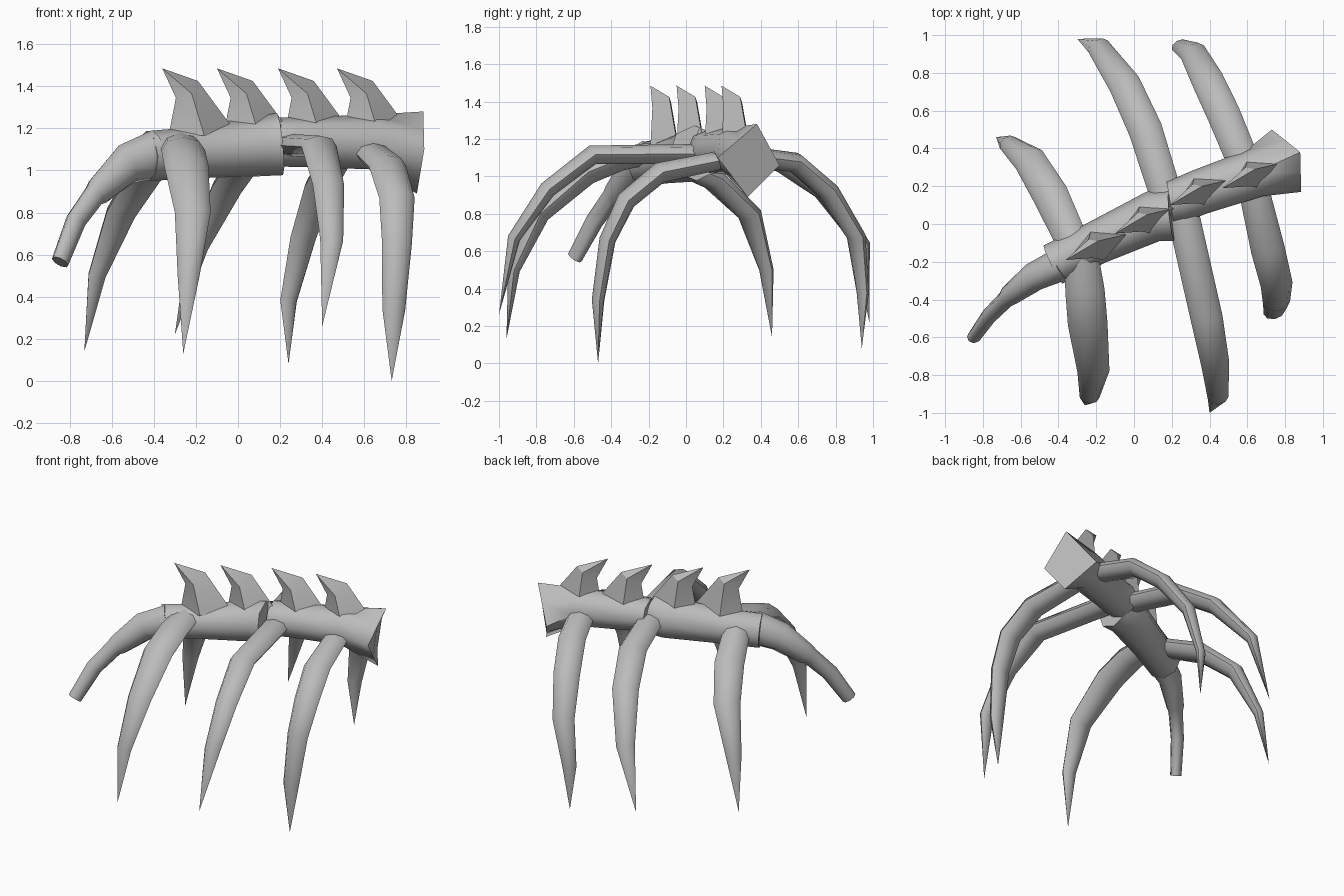
import bpy, bmesh, math
from mathutils import Vector

cube = bpy.data.objects.get("Cube")
if cube:
    bpy.data.objects.remove(cube)

bone = bpy.data.materials.new("bone_grey")
bone.use_nodes = True
colour = (0.5, 0.5, 0.5, 1)
bone.diffuse_color = colour
bone.node_tree.nodes["Principled BSDF"].inputs["Base Color"].default_value = colour


def loft(name, rings, angle, cap_end=False):
    """Skin a list of equal-sized rings, cap it and shade by edge angle."""
    bm = bmesh.new()
    loops = [[bm.verts.new(p) for p in ring] for ring in rings]
    n = len(loops[0])
    for a, b in zip(loops, loops[1:]):
        for i in range(n):
            j = (i + 1) % n
            bm.faces.new((a[i], a[j], b[j], b[i]))
    bm.faces.new(loops[0][::-1])
    if cap_end:
        bm.faces.new(loops[-1])
    bmesh.ops.remove_doubles(bm, verts=bm.verts[:], dist=0.0005)
    bmesh.ops.recalc_face_normals(bm, faces=bm.faces[:])
    mesh = bpy.data.meshes.new(name)
    bm.to_mesh(mesh)
    bm.free()
    mesh.materials.append(bone)
    obj = bpy.data.objects.new(name, mesh)
    bpy.context.collection.objects.link(obj)
    bpy.ops.object.select_all(action='DESELECT')
    obj.select_set(True)
    bpy.context.view_layer.objects.active = obj
    bpy.ops.object.shade_smooth_by_angle(angle=math.radians(angle))


def tube_rings(path, flat=1.0, sides=8):
    """Rings around a path of (x, y, z, radius); flat scales the depth."""
    pts = [Vector(p[:3]) for p in path]
    run = pts[-1] - pts[0]
    across = Vector((-run.y, run.x, 0)).normalized()
    rings = []
    for i, p in enumerate(pts):
        t = Vector()
        if i:
            t += (p - pts[i - 1]).normalized()
        if i < len(pts) - 1:
            t += (pts[i + 1] - p).normalized()
        t.normalize()
        side = (across - t * across.dot(t)).normalized()
        up = t.cross(side)
        r = path[i][3]
        angles = [2 * math.pi * k / sides for k in range(sides)]
        rings.append([p + side * math.cos(a) * r + up * math.sin(a) * r * flat
                      for a in angles])
    return rings


# Rear half of the backbone, cut square where it meets the front half
loft("backbone_rear", tube_rings([
    (-0.43, -0.215, 1.068, 0.112), (-0.2, -0.1, 1.085, 0.115),
    (0.1, 0.04, 1.115, 0.135), (0.2, 0.05, 1.125, 0.14)], flat=1.06), 60, cap_end=True)

# Front half of the backbone, flaring into a closed diamond-shaped end
front = tube_rings([(0.19, 0.12, 1.135, 0.115), (0.25, 0.13, 1.135, 0.118),
                    (0.35, 0.17, 1.135, 0.12), (0.64, 0.27, 1.135, 0.13)])
corners = [Vector(c) for c in ((0.73, 0.5, 1.06), (0.88, 0.38, 1.28),
                               (0.885, 0.17, 1.1), (0.85, 0.33, 0.89))]
mouth = []
for k, c in enumerate(corners):
    mouth += [c, (c + corners[(k + 1) % 4]) / 2]
loft("backbone_front", front + [mouth], 70, cap_end=True)

# Drooping tail, deeper than it is wide, stepping down to a thin last joint
loft("tail", tube_rings([
    (-0.38, -0.21, 1.08, 0.09), (-0.53, -0.28, 1.03, 0.077),
    (-0.66, -0.38, 0.905, 0.056), (-0.68, -0.4, 0.885, 0.046),
    (-0.77, -0.49, 0.76, 0.042), (-0.845, -0.595, 0.565, 0.036)],
    flat=1.3), 60, cap_end=True)

# Curved ribs tapering to points
ribs = {
    "right_rib_rear": [(-0.28, -0.15, 1.13, 0.088), (-0.26, -0.35, 1.095, 0.104),
                       (-0.245, -0.53, 1.02, 0.105), (-0.215, -0.78, 0.8, 0.085),
                       (-0.235, -0.92, 0.5, 0.052), (-0.26, -0.96, 0.13, 0)],
    "right_rib_middle": [(0.26, 0.05, 1.12, 0.085), (0.385, -0.5, 1.115, 0.085),
                         (0.43, -0.74, 0.93, 0.075), (0.445, -0.92, 0.67, 0.055),
                         (0.4, -1.0, 0.26, 0)],
    "right_rib_front": [(0.63, 0.2, 1.09, 0.08), (0.71, -0.14, 1.02, 0.09),
                        (0.755, -0.32, 0.87, 0.085), (0.755, -0.42, 0.66, 0.072),
                        (0.74, -0.47, 0.34, 0.055), (0.73, -0.47, 0, 0)],
    "left_rib_rear": [(-0.31, -0.13, 1.1, 0.085), (-0.44, 0.15, 0.98, 0.095),
                      (-0.555, 0.34, 0.8, 0.085), (-0.67, 0.43, 0.5, 0.05),
                      (-0.73, 0.46, 0.14, 0)],
    "left_rib_middle": [(0.18, 0.12, 1.12, 0.085), (0.06, 0.5, 1.08, 0.09),
                        (-0.05, 0.74, 0.92, 0.085), (-0.19, 0.94, 0.64, 0.06),
                        (-0.3, 0.98, 0.22, 0)],
    "left_rib_front": [(0.6, 0.28, 1.115, 0.085), (0.475, 0.58, 1.075, 0.088),
                       (0.39, 0.76, 0.92, 0.085), (0.31, 0.91, 0.68, 0.07),
                       (0.24, 0.945, 0.38, 0.045), (0.24, 0.94, 0.08, 0)],
}
for name, path in ribs.items():
    loft(name, tube_rings(path, flat=0.62), 60)

# Hooked dorsal spikes: offsets from the tip, in left, front, right, back order
base = [(0.03, 0.03, -0.32), (0.2, 0.0, -0.32), (0.34, 0.14, -0.29), (0.13, 0.15, -0.32)]
bend = [(0.065, 0.03, -0.14), (0.14, 0.01, -0.12), (0.17, 0.1, -0.06), (0.12, 0.11, -0.09)]
tips = [(-0.36, -0.19), (-0.1, -0.05), (0.19, 0.1), (0.47, 0.19)]
for k, (x, y) in enumerate(tips):
    tip = Vector((x, y, 1.485))
    loft("spike_%d" % (k + 1),
         [[tip + Vector(o) for o in base], [tip + Vector(o) for o in bend], [tip] * 4],
         25)
